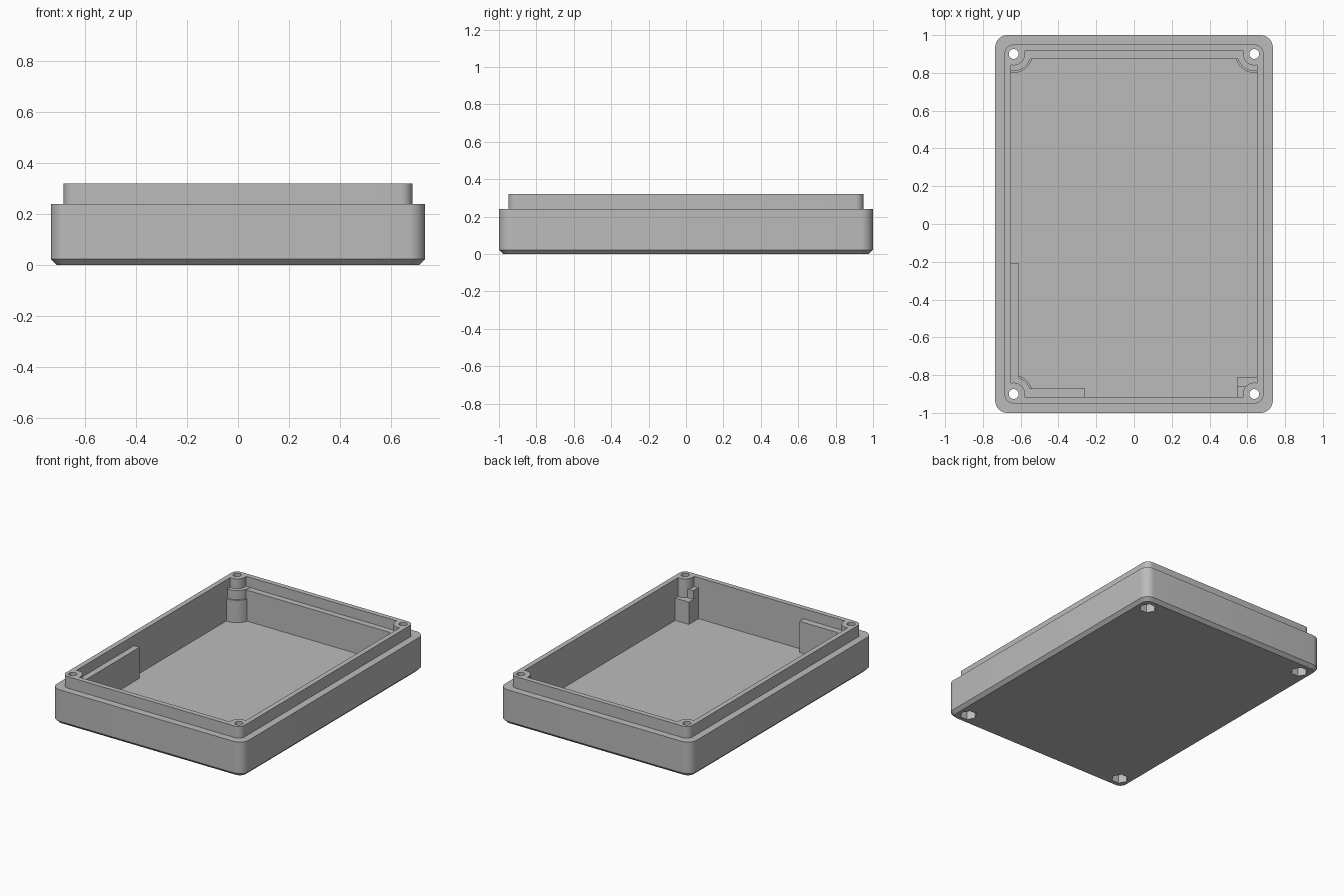
import bpy, bmesh, math

if "Cube" in bpy.data.objects:
    bpy.data.objects.remove(bpy.data.objects["Cube"], do_unlink=True)

grey = bpy.data.materials.new("matte_grey")
grey.use_nodes = True
grey.diffuse_color = (0.5, 0.5, 0.5, 1)
grey.node_tree.nodes["Principled BSDF"].inputs["Base Color"].default_value = (0.5, 0.5, 0.5, 1)

FLOOR, LEDGE, STEP, RIM = 0.035, 0.25, 0.19, 0.32
SINK = 0.02                     # how far inner parts sink into the shell
HOLE_X, HOLE_Y = 0.637, 0.9
CORNERS = [(sx, sy) for sx in (-1, 1) for sy in (-1, 1)]


def loft(name, rings):
    """Closed solid through rings of equal point count, capped at both ends."""
    bm = bmesh.new()
    loops = [[bm.verts.new(p) for p in ring] for ring in rings]
    n = len(loops[0])
    for a, b in zip(loops, loops[1:]):
        for i in range(n):
            j = (i + 1) % n
            bm.faces.new((a[i], a[j], b[j], b[i]))
    bm.faces.new(loops[0][::-1])
    bm.faces.new(loops[-1])
    bmesh.ops.recalc_face_normals(bm, faces=bm.faces)
    mesh = bpy.data.meshes.new(name)
    bm.to_mesh(mesh)
    bm.free()
    mesh.materials.append(grey)
    obj = bpy.data.objects.new(name, mesh)
    bpy.context.collection.objects.link(obj)
    return obj


def rounded_rect(hx, hy, r, z, steps=8):
    pts = []
    for k, (sx, sy) in enumerate([(1, 1), (-1, 1), (-1, -1), (1, -1)]):
        for i in range(steps + 1):
            a = math.pi / 2 * (k + i / steps)
            pts.append((sx * (hx - r) + r * math.cos(a), sy * (hy - r) + r * math.sin(a), z))
    return pts


def prism(name, outline, z0, z1):
    return loft(name, [[(x, y, z) for x, y in outline] for z in (z0, z1)])


def box(name, x0, x1, y0, y1, z1):
    return prism(name, [(x0, y0), (x1, y0), (x1, y1), (x0, y1)], SINK, z1)


def boss(name, sx, sy, r, z1, steps=48):
    """Round corner post, trimmed so that it stays within the wall."""
    pts = []
    for i in range(steps):
        a = 2 * math.pi * i / steps
        p = (sx * min(HOLE_X + r * math.cos(a), 0.665), sy * min(HOLE_Y + r * math.sin(a), 0.93))
        if all(math.dist(p, q) > 1e-5 for q in pts):
            pts.append(p)
    return prism(name, pts, SINK, z1)


def disc(cx, cy, r, n):
    return [(cx + r * math.cos(2 * math.pi * i / n), cy + r * math.sin(2 * math.pi * i / n))
            for i in range(n)]


def combine(target, part, operation):
    part.hide_render = True
    mod = target.modifiers.new(operation, "BOOLEAN")
    mod.operation, mod.solver, mod.object = operation, "EXACT", part
    bpy.context.view_layer.objects.active = target
    bpy.ops.object.modifier_apply(modifier=mod.name)
    bpy.data.objects.remove(part, do_unlink=True)


# Tray shell: chamfered base, stepped lip, open cavity
shell = loft("enclosure_tray", [
    rounded_rect(0.713, 0.978, 0.045, 0),
    rounded_rect(0.735, 1.0, 0.065, 0.022),
    rounded_rect(0.735, 1.0, 0.065, 0.24),
    rounded_rect(0.685, 0.95, 0.045, 0.24),
    rounded_rect(0.685, 0.95, 0.045, RIM),
    rounded_rect(0.65, 0.915, 0.012, RIM),
    rounded_rect(0.65, 0.915, 0.012, FLOOR),
])

# Inner ledges against the back, left-hand and front walls
parts = [
    box("back_ledge", -0.66, 0.66, 0.873, 0.926, LEDGE),
    box("side_ledge", -0.662, -0.608, -0.924, -0.21, LEDGE),
    box("front_ledge", -0.658, -0.26, -0.928, -0.87, LEDGE),
    # Stepped square block in the remaining corner
    box("corner_block_low", 0.545, 0.661, -0.925, -0.81, STEP),
    box("corner_block_high", 0.546, 0.663, -0.927, -0.86, LEDGE),
]

# Corner posts: a slim post to the rim, wider steps below on three of them
for sx, sy in CORNERS:
    parts.append(boss("slim_post", sx, sy, 0.06, RIM))
    if (sx, sy) != (1, -1):
        parts.append(boss("middle_post", sx, sy, 0.09, LEDGE + 0.003))
        parts.append(boss("wide_post", sx, sy, 0.1, STEP))
for part in parts:
    combine(shell, part, "UNION")

# Screw holes with hexagonal pockets underneath
for sx, sy in CORNERS:
    x, y = sx * HOLE_X, sy * HOLE_Y
    combine(shell, prism("screw_hole", disc(x, y, 0.026, 32), -0.1, 0.5), "DIFFERENCE")
    combine(shell, prism("nut_pocket", disc(x, y, 0.055, 6), -0.1, 0.13), "DIFFERENCE")

bpy.ops.object.select_all(action="DESELECT")
shell.select_set(True)
bpy.context.view_layer.objects.active = shell
bpy.ops.object.shade_smooth_by_angle(angle=math.radians(30))
